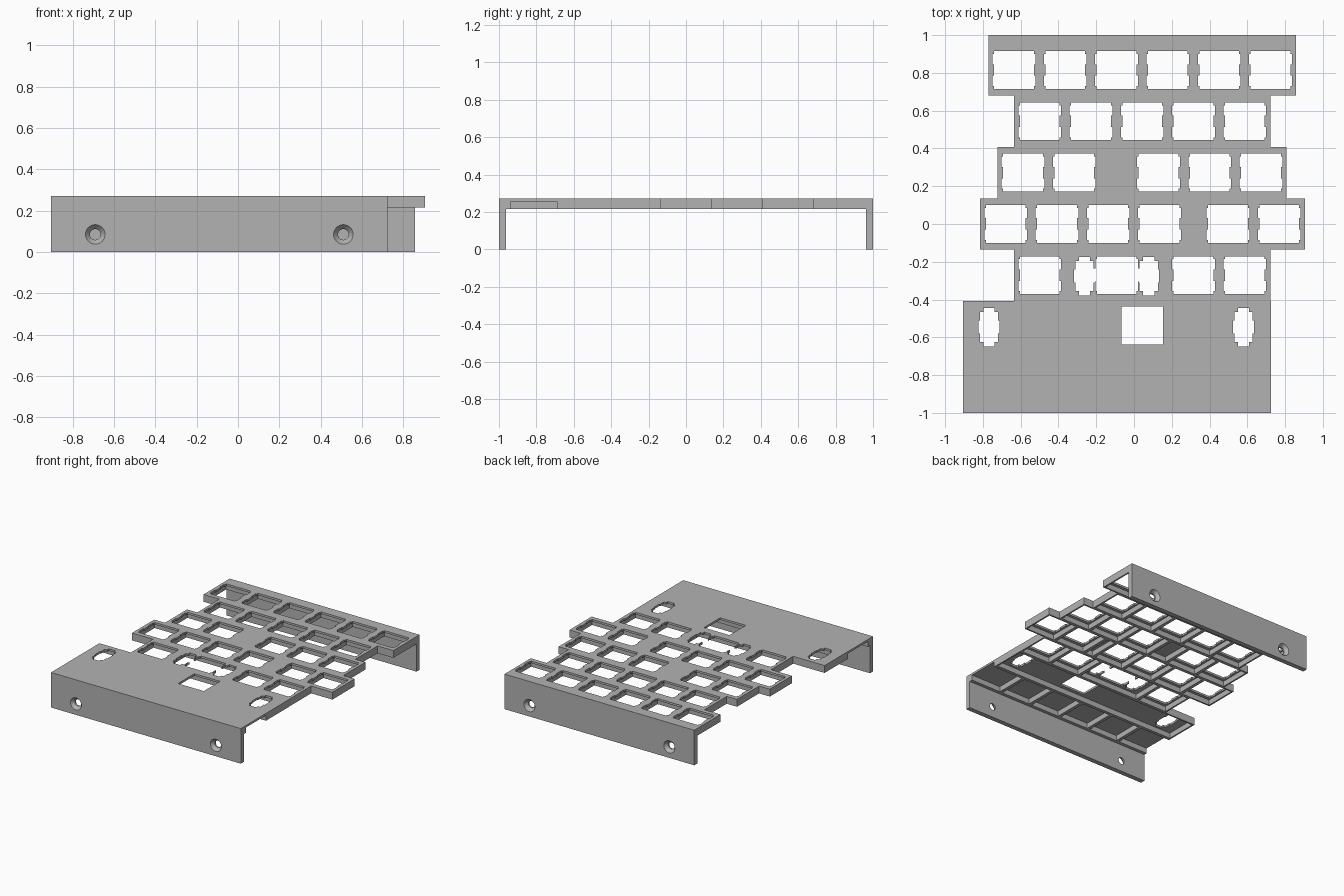
import bpy, bmesh, math
from mathutils import Matrix, Vector

cube = bpy.data.objects.get("Cube")
if cube:
    bpy.data.objects.remove(cube, do_unlink=True)

PITCH = 0.2715          # size of one key cell
RIB = 0.0125            # half the rib width
TOP, SKIN, LOW = 0.272, 0.256, 0.215
WALL = 0.037
HALF = 1.0

grey = bpy.data.materials.new("plain grey")
grey.use_nodes = True
grey.diffuse_color = (0.45, 0.45, 0.45, 1)
grey.node_tree.nodes["Principled BSDF"].inputs["Base Color"].default_value = grey.diffuse_color


def make_object(name, bm):
    bmesh.ops.recalc_face_normals(bm, faces=bm.faces)
    mesh = bpy.data.meshes.new(name)
    bm.to_mesh(mesh)
    bm.free()
    mesh.materials.append(grey)
    obj = bpy.data.objects.new(name, mesh)
    bpy.context.collection.objects.link(obj)
    return obj


def prism(bm, points, z0, z1):
    """Extrude a flat outline from z0 to z1."""
    face = bm.faces.new([bm.verts.new((x, y, z0)) for x, y in points])
    new = bmesh.ops.extrude_face_region(bm, geom=[face])["geom"]
    bmesh.ops.translate(bm, vec=(0, 0, z1 - z0),
                        verts=[g for g in new if isinstance(g, bmesh.types.BMVert)])


def rect(x0, x1, y0, y1):
    return [(x0, y0), (x1, y0), (x1, y1), (x0, y1)]


def mirrored(quarter, cx, cy):
    """Complete a quarter outline by mirroring it in both axes."""
    loop = quarter + [(-x, y) for x, y in reversed(quarter)]
    loop += [(-x, -y) for x, y in loop]
    return [(cx + x, cy + y) for x, y in loop]


def cut(obj, bm):
    """Subtract a mesh from an object and remove the cutter."""
    cutter = make_object("cutter", bm)
    cutter.hide_render = True
    mod = obj.modifiers.new("cut", "BOOLEAN")
    mod.operation, mod.solver, mod.object = "DIFFERENCE", "EXACT", cutter
    bpy.context.view_layer.update()
    evaluated = obj.evaluated_get(bpy.context.evaluated_depsgraph_get())
    result = bpy.data.meshes.new_from_object(evaluated)
    obj.modifiers.clear()
    obj.data = result
    bpy.data.objects.remove(cutter, do_unlink=True)


# Rows from back to front: left edge, then cells as (width in keys, has key hole)
K, SPACE = (1, True), (2, True)
rows = [
    (-0.771, [K] * 6),
    (-0.635, [K] * 5),
    (-0.723, [K, K, (0.64, False), K, K, K]),
    (-0.815, [K, K, K, K, (0.335, False), K, K]),
    (-0.635, [K, SPACE, K, K]),
    (-0.905, [(6, False)]),
    (-0.905, [(1, False)] * 6),
]
BACK_ROW = 0.815
KEY = [(0.105, 0.03), (0.113, 0.03), (0.113, 0.085), (0.105, 0.085), (0.105, 0.1)]
SLOT = [(0.055, 0.035), (0.048, 0.035), (0.048, 0.08), (0.03, 0.08), (0.03, 0.102)]

pockets, holes, slots = bmesh.new(), bmesh.new(), bmesh.new()
left_side, right_side = [], []
last = len(rows) - 1
for i, (start, cells) in enumerate(rows):
    cy = BACK_ROW - i * PITCH
    y0 = -HALF + WALL if i == last else cy - PITCH / 2
    y1 = HALF - WALL if i == 0 else cy + PITCH / 2
    x = start
    for j, (width, keyed) in enumerate(cells):
        end = x + width * PITCH
        # Pockets under the front row run out through both ends
        a = x - 0.05 if i == last and j == 0 else x + RIB
        b = end + 0.05 if i == last and j == len(cells) - 1 else end - RIB
        reach = PITCH / 2 - RIB
        prism(pockets, rect(a, b, cy - reach, cy + reach), LOW - 0.1, SKIN)
        if keyed:
            prism(holes, mirrored(KEY, (x + end) / 2, cy), LOW, TOP + 0.1)
        x = end
    left_side += [(start, y1), (start, y0)]
    right_side += [(x, y1), (x, y0)]

# Ribbed key plate with a stepped outline
outline = []
for p in left_side + right_side[::-1]:
    if not outline or p != outline[-1]:
        outline.append(p)
body = bmesh.new()
prism(body, outline, LOW, TOP)
bmesh.ops.remove_doubles(body, verts=body.verts, dist=1e-5)
plate = make_object("key_plate", body)
cut(plate, pockets)

# Plain window and stabiliser slots
prism(holes, rect(-0.067, 0.153, -0.638, -0.438), LOW, TOP + 0.1)
cut(plate, holes)
for sx, sy in [(-0.768, -0.546), (0.58, -0.546), (-0.262, -0.276), (0.078, -0.276)]:
    prism(slots, mirrored(SLOT, sx, sy), LOW, TOP + 0.1)
cut(plate, slots)
bridge = bmesh.new()
prism(bridge, rect(-0.26, 0.076, -0.302, -0.235), LOW, TOP + 0.1)
cut(plate, bridge)


# End walls with countersunk screw holes
def end_wall(name, x0, x1, side):
    bm = bmesh.new()
    prism(bm, rect(x0, x1, *sorted((side * HALF, side * (HALF - WALL)))), 0, TOP)
    wall = make_object(name, bm)
    for x in (x0 + 0.214, x1 - 0.214):
        for r_in, r_out, depth, y in ((0.026, 0.026, 0.2, HALF), (0.024, 0.05, 0.03, HALF - 0.012)):
            drill = bmesh.new()
            turn = Matrix.Rotation(-side * math.pi / 2, 4, "X")
            bmesh.ops.create_cone(drill, cap_ends=True, segments=32, radius1=r_in,
                                  radius2=r_out, depth=depth,
                                  matrix=Matrix.Translation(Vector((x, side * y, 0.085))) @ turn)
            cut(wall, drill)


end_wall("front_wall", -0.905, 0.724, -1)
end_wall("back_wall", -0.771, 0.858, 1)
